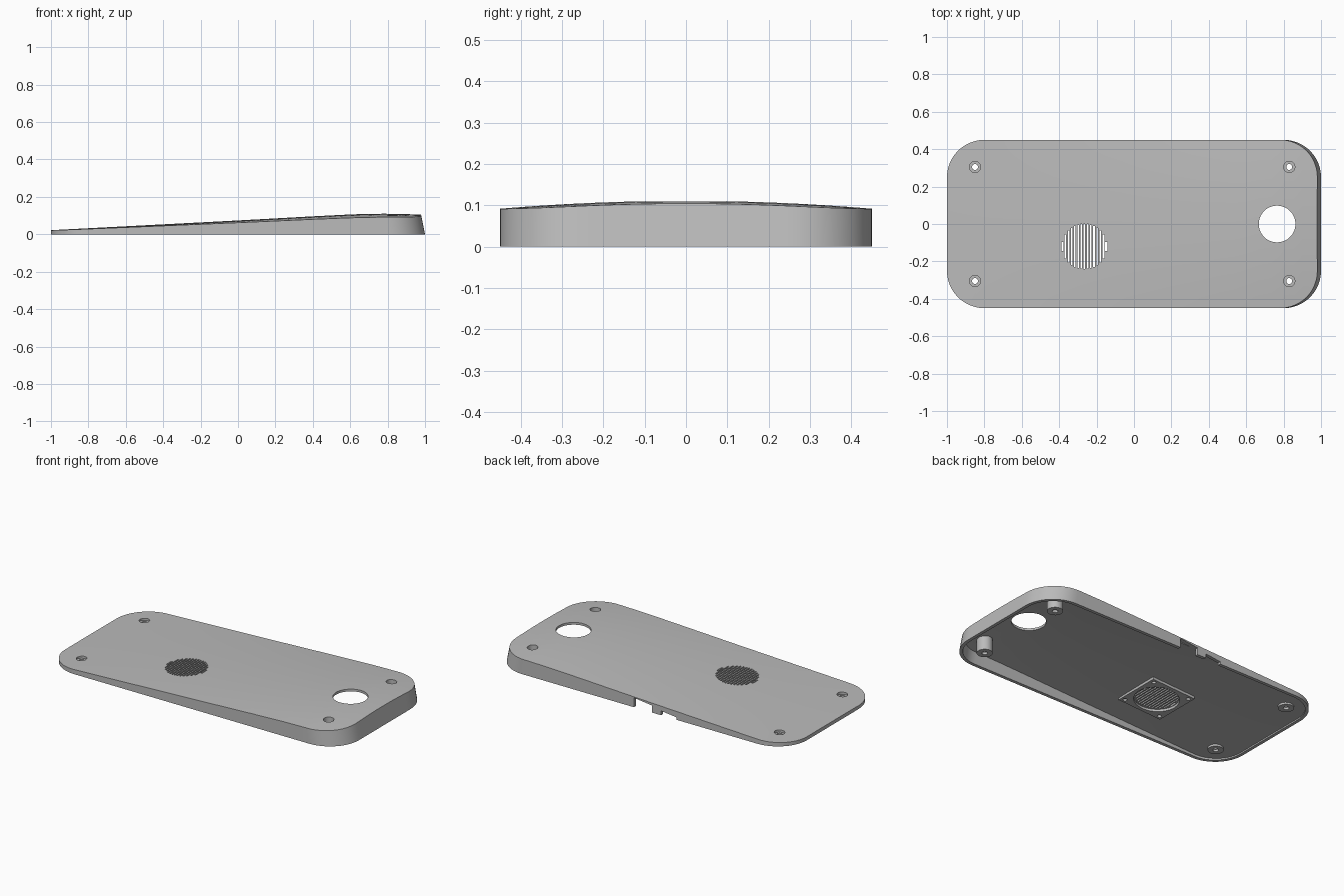
import bpy, bmesh, math

if "Cube" in bpy.data.objects:
    bpy.data.objects.remove(bpy.data.objects["Cube"])

grey = bpy.data.materials.new("light_grey")
grey.diffuse_color = (0.5, 0.5, 0.5, 1)
grey.use_nodes = True
grey.node_tree.nodes["Principled BSDF"].inputs["Base Color"].default_value = grey.diffuse_color

PROFILE = [(-1, .022), (0, .074), (.4, .096), (.6, .106), (.7, .1095),
           (.8, .111), (.9, .109), (1.1, .100)]


def top_z(x, y):
    """Height of the crowned, sloping top surface."""
    x = max(-1, min(1.05, x))
    for (x0, z0), (x1, z1) in zip(PROFILE, PROFILE[1:]):
        if x <= x1:
            z = z0 + (z1 - z0) * (x - x0) / (x1 - x0)
            break
    crown = .002 + .017 * min(1, (x + 1) / 1.7)
    return z - crown * (y / .45) ** 2


def make(name, bm):
    bmesh.ops.recalc_face_normals(bm, faces=bm.faces[:])
    me = bpy.data.meshes.new(name)
    bm.to_mesh(me)
    bm.free()
    ob = bpy.data.objects.new(name, me)
    bpy.context.collection.objects.link(ob)
    return ob


def combine(target, tool, op):
    mod = target.modifiers.new("join", 'BOOLEAN')
    mod.operation, mod.object, mod.solver = op, tool, 'EXACT'
    bpy.context.view_layer.objects.active = target
    bpy.ops.object.modifier_apply(modifier=mod.name)
    bpy.data.objects.remove(tool)


def body(name, inset, drop, base=None):
    """Rounded slab built from cross sections along its length."""
    r, n, m = .2 - inset, 12, 16
    arc = [(r * math.cos(a), r * math.sin(a))
           for a in (math.pi / 2 * i / n for i in range(n + 1))]
    stations = [(-.8 - c, .25 + s) for c, s in arc]
    stations += [(-.8 + 1.6 * i / 24, .25 + r) for i in range(1, 24)]
    stations += [(.8 + c, .25 + s) for c, s in reversed(arc)]
    bm = bmesh.new()
    tops, bots = [], []
    for x, w in stations:
        lean = -.2 if x > .75 else 0      # the tall end leans inwards
        ys = [w * (2 * j / m - 1) for j in range(m + 1)]
        zs = [top_z(x, y) - drop for y in ys]
        tops.append([bm.verts.new((x + lean * z, y, z)) for y, z in zip(ys, zs)])
        bots.append([bm.verts.new((x + lean * base, y, base)) for y in ys])
    for i in range(len(stations) - 1):
        for g in (tops, bots):
            for j in range(m):
                bm.faces.new((g[i][j], g[i + 1][j], g[i + 1][j + 1], g[i][j + 1]))
        for j in (0, m):
            bm.faces.new((tops[i][j], tops[i + 1][j], bots[i + 1][j], bots[i][j]))
    for i in (0, -1):
        for j in range(m):
            bm.faces.new((tops[i][j], tops[i][j + 1], bots[i][j + 1], bots[i][j]))
    return make(name, bm)


def prisms(name, outlines, low, high):
    """Vertical prisms; low and high are heights or functions of x, y."""
    bm = bmesh.new()
    for pts in outlines:
        rings = []
        for h in (low, high):
            rings.append([bm.verts.new((x, y, h(x, y) if callable(h) else h))
                          for x, y in pts])
        a, b = rings
        bm.faces.new(a)
        bm.faces.new(b)
        for i in range(len(pts)):
            k = (i + 1) % len(pts)
            bm.faces.new((a[i], a[k], b[k], b[i]))
    return make(name, bm)


def circle(cx, cy, r, n=32):
    return [(cx + r * math.cos(2 * math.pi * i / n),
             cy + r * math.sin(2 * math.pi * i / n)) for i in range(n)]


def rect(cx, cy, hx, hy):
    return [(cx - hx, cy - hy), (cx + hx, cy - hy), (cx + hx, cy + hy), (cx - hx, cy + hy)]


def below(d):
    return lambda x, y: top_z(x, 0) - d


# Hollow cover shell
cover = body("cover", 0, 0, 0.0)
combine(cover, body("cavity", .02, .014, -.05), 'DIFFERENCE')

# Cable notch in the back wall, leaving a small tab
for x0, z0, x1, z1 in ((.04, .058, -.085, .043), (-.145, .027, -.25, .015)):
    notch = prisms("notch", [[(x0, .425), (x1, .425), (x1, .5), (x0, .5)]], -.02,
                   lambda x, y: z0 if abs(x - x0) < 1e-6 else z1)
    combine(cover, notch, 'DIFFERENCE')

# Screw bosses under the cover
screws = [(x, y) for x in (-.85, .83) for y in (-.305, .305)]
for x, y in screws:
    boss = prisms("boss", [circle(x, y, .045)], .003, top_z(x, y) - .007)
    combine(cover, boss, 'UNION')

# Mounting frame behind the grille
GX, GY = -.265, -.12
frame = prisms("grille_frame", [rect(GX, GY, .15, .15)], below(.03), below(.008))
combine(frame, prisms("opening", [circle(GX, GY, .128, 48)], -.1, .2), 'DIFFERENCE')
pins = [circle(GX + sx * .125, GY + sy * .125, .012, 16) for sx in (-1, 1) for sy in (-1, 1)]
combine(frame, prisms("pin_holes", pins, -.1, .2), 'DIFFERENCE')
combine(cover, frame, 'UNION')

# Grille slots and two side slots
slots = []
for k in range(-6, 7):
    dx = k * .017
    slots.append(rect(GX + dx, GY, .0042, math.sqrt(.12 ** 2 - dx ** 2)))
slots += [rect(GX + s * .117, GY, .006, .025) for s in (-1, 1)]
combine(cover, prisms("slots", slots, -.1, .2), 'DIFFERENCE')

# Round opening, screw holes and counterbores
combine(cover, prisms("round_opening", [circle(.765, 0, .098, 64)], -.1, .2), 'DIFFERENCE')
combine(cover, prisms("counterbores", [circle(x, y, .03) for x, y in screws], .015, .2), 'DIFFERENCE')
combine(cover, prisms("screw_holes", [circle(x, y, .016, 24) for x, y in screws], -.1, .2), 'DIFFERENCE')

# Finish
cover.data.materials.clear()
cover.data.materials.append(grey)
for p in cover.data.polygons:
    p.material_index = 0
bpy.ops.object.select_all(action='DESELECT')
cover.select_set(True)
bpy.context.view_layer.objects.active = cover
bpy.ops.object.shade_smooth_by_angle(angle=math.radians(25))
